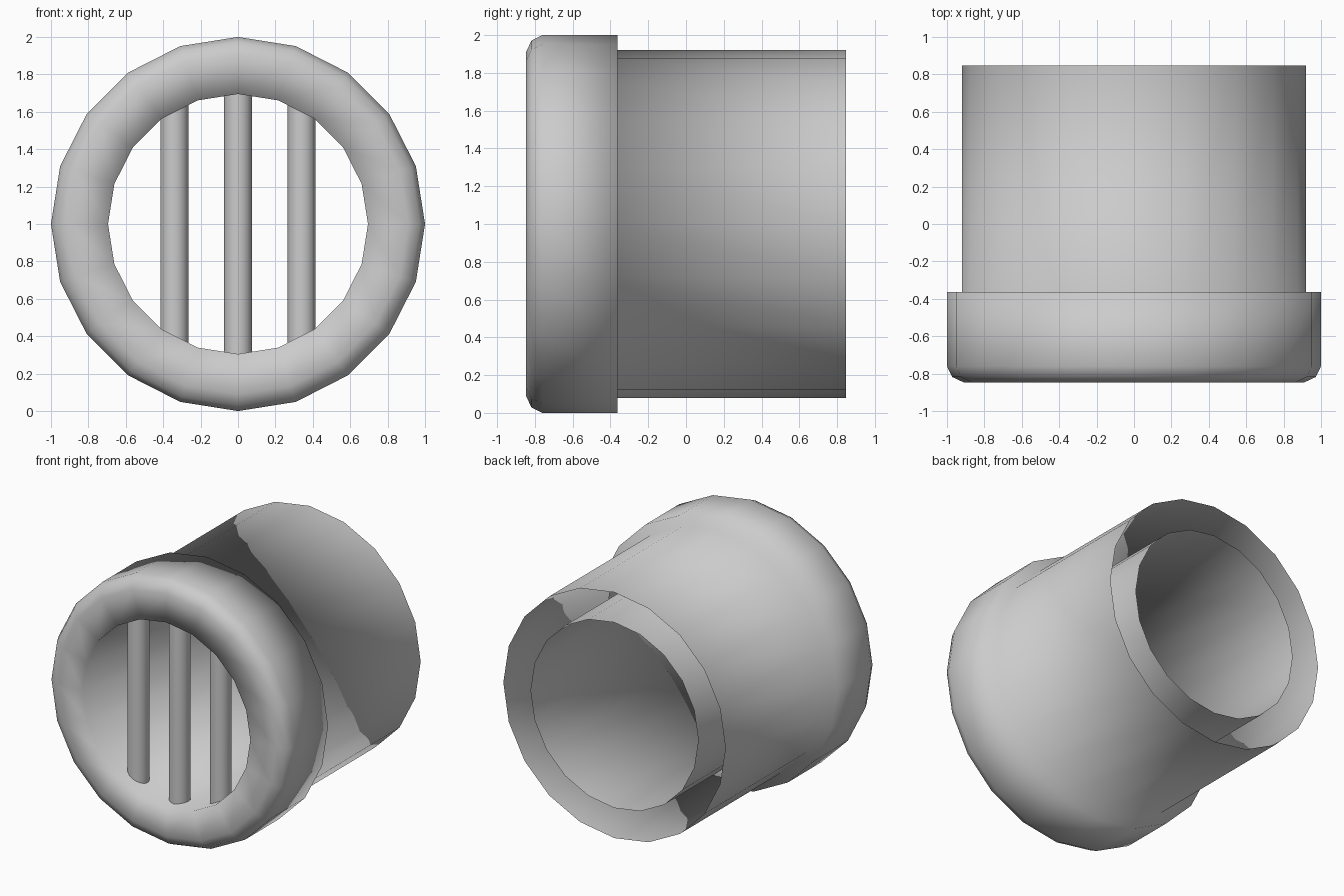
import bpy, bmesh, math

cube = bpy.data.objects.get("Cube")
if cube:
    bpy.data.objects.remove(cube)

SIDES = 20
INNER = 0.695
BAR_RADIUS = 0.075
BAR_Y = -0.69

grey = bpy.data.materials.new("light_grey")
grey.use_nodes = True
colour = (0.6, 0.6, 0.6, 1)
grey.diffuse_color = colour
grey.node_tree.nodes["Principled BSDF"].inputs["Base Color"].default_value = colour


def add_object(name, bm, location):
    mesh = bpy.data.meshes.new(name)
    bm.to_mesh(mesh)
    bm.free()
    mesh.materials.append(grey)
    mesh.shade_smooth()
    obj = bpy.data.objects.new(name, mesh)
    obj.location = location
    bpy.context.collection.objects.link(obj)
    return obj


def revolve(name, profile):
    """Turn a (radius, y) profile around the y axis, leaving its ends open."""
    bm = bmesh.new()
    rings = []
    for r, y in profile:
        angles = [math.tau * k / SIDES for k in range(SIDES)]
        rings.append([bm.verts.new((r * math.cos(a), y, r * math.sin(a))) for a in angles])
    for a, b in zip(rings, rings[1:]):
        for k in range(SIDES):
            n = (k + 1) % SIDES
            bm.faces.new((a[k], a[n], b[n], b[k]))
    return add_object(name, bm, (0, 0, 1))


# Outer sleeve, bevelled collar and inner tube in one open-backed shell
revolve("pipe_shell", [
    (0.92, 0.847), (0.92, -0.363),                # sleeve
    (1.0, -0.363), (1.0, -0.76),                  # collar
    (0.972, -0.818), (0.91, -0.847),              # bevel
    (INNER, -0.847), (INNER, 0.847),              # front rim and inner tube
])

# Upright grille bars, each reaching the tube wall
for name, x in (("right_bar", -0.34), ("middle_bar", 0), ("left_bar", 0.34)):
    near = max(abs(x) - BAR_RADIUS, 0)
    height = 2 * math.sqrt(INNER ** 2 - near ** 2)
    bm = bmesh.new()
    bmesh.ops.create_cone(bm, cap_ends=False, segments=16, radius1=BAR_RADIUS,
                          radius2=BAR_RADIUS, depth=height)
    add_object(name, bm, (x, BAR_Y, 1))
